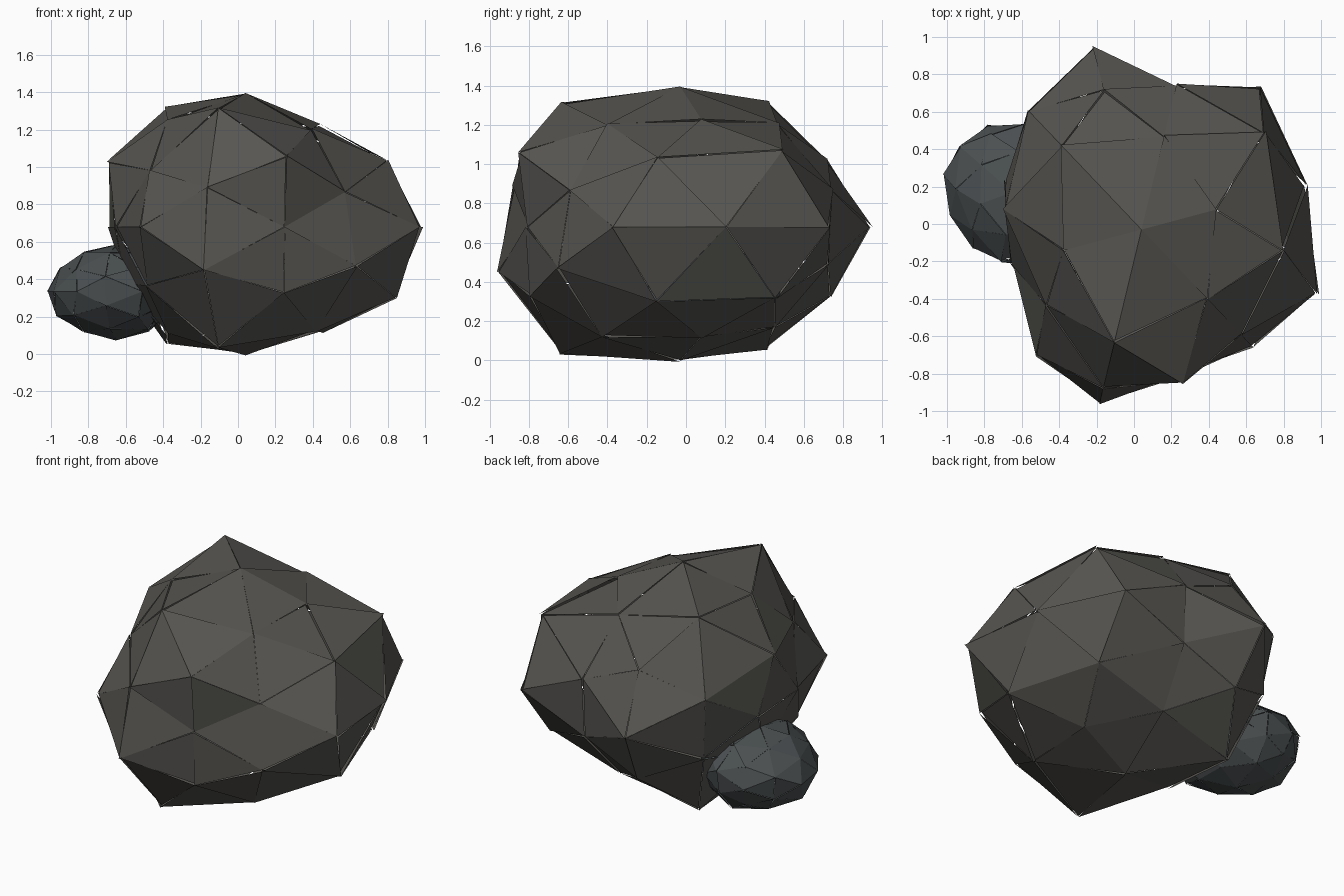
import bpy, bmesh, math, random
from mathutils import Vector, Matrix

if "Cube" in bpy.data.objects:
    bpy.data.objects.remove(bpy.data.objects["Cube"])

random.seed(4)

# One octant of a once-subdivided icosahedron; mirrored signs give all 42 directions
BASE = [(.526, 0, .851), (0, .851, .526), (.851, .526, 0),
        (1, 0, 0), (0, 1, 0), (0, 0, 1),
        (.309, .5, .809), (.5, .809, .309), (.809, .309, .5)]


def directions():
    out = []
    for b in BASE:
        signs = [(1, -1) if c else (1,) for c in b]
        out += [Vector((b[0] * i, b[1] * j, b[2] * k))
                for i in signs[0] for j in signs[1] for k in signs[2]]
    return out


def rock(name, centre, scale, turn, radii, crack, colour):
    bm = bmesh.new()
    verts = [bm.verts.new(d.normalized()) for d in directions()]
    bmesh.ops.convex_hull(bm, input=verts)
    bmesh.ops.recalc_face_normals(bm, faces=bm.faces)
    # push each corner in or out
    for v, r in zip(verts, radii):
        v.co *= r
    # loose facets with fine cracks between them
    bmesh.ops.split_edges(bm, edges=bm.edges[:])
    for v in bm.verts:
        v.co *= 1 + random.uniform(-crack, crack)
    bm.transform(Matrix.Translation(centre) @ Matrix.Rotation(math.radians(turn), 4, 'Z')
                 @ Matrix.Diagonal((*scale, 1)))
    me = bpy.data.meshes.new(name)
    bm.to_mesh(me)
    bm.free()
    mat = bpy.data.materials.new(name + "_stone")
    mat.diffuse_color = (*colour, 1)
    mat.use_nodes = True
    mat.node_tree.nodes["Principled BSDF"].inputs["Base Color"].default_value = mat.diffuse_color
    me.materials.append(mat)
    ob = bpy.data.objects.new(name, me)
    bpy.context.collection.objects.link(ob)
    return ob


# Boulder
BOULDER = [.90, .93, .94, .95,
           .92, .95, 1.01, .94,
           1.10, 1.11, .86, .97,
           1.05, .83, 1.02, .82, 1.0, .96,
           .92, .88, .91, .97, 1.11, 1.08, 1.10, 1.12,
           .88, .86, .85, .95, .97, .90, .96, 1.05,
           1.10, 1.02, 1.0, 1.06, .97, .85, .85, .88]
rock("boulder", (.04, -.03, .68), (.866, .984, .71), 15, BOULDER, .013, (.095, .092, .083))

# Small stone leaning against its left side
rock("small_stone", (-.65, .17, .335), (.35, .39, .25), 20,
     [random.uniform(.94, 1.05) for _ in range(42)], .015, (.07, .08, .083))
